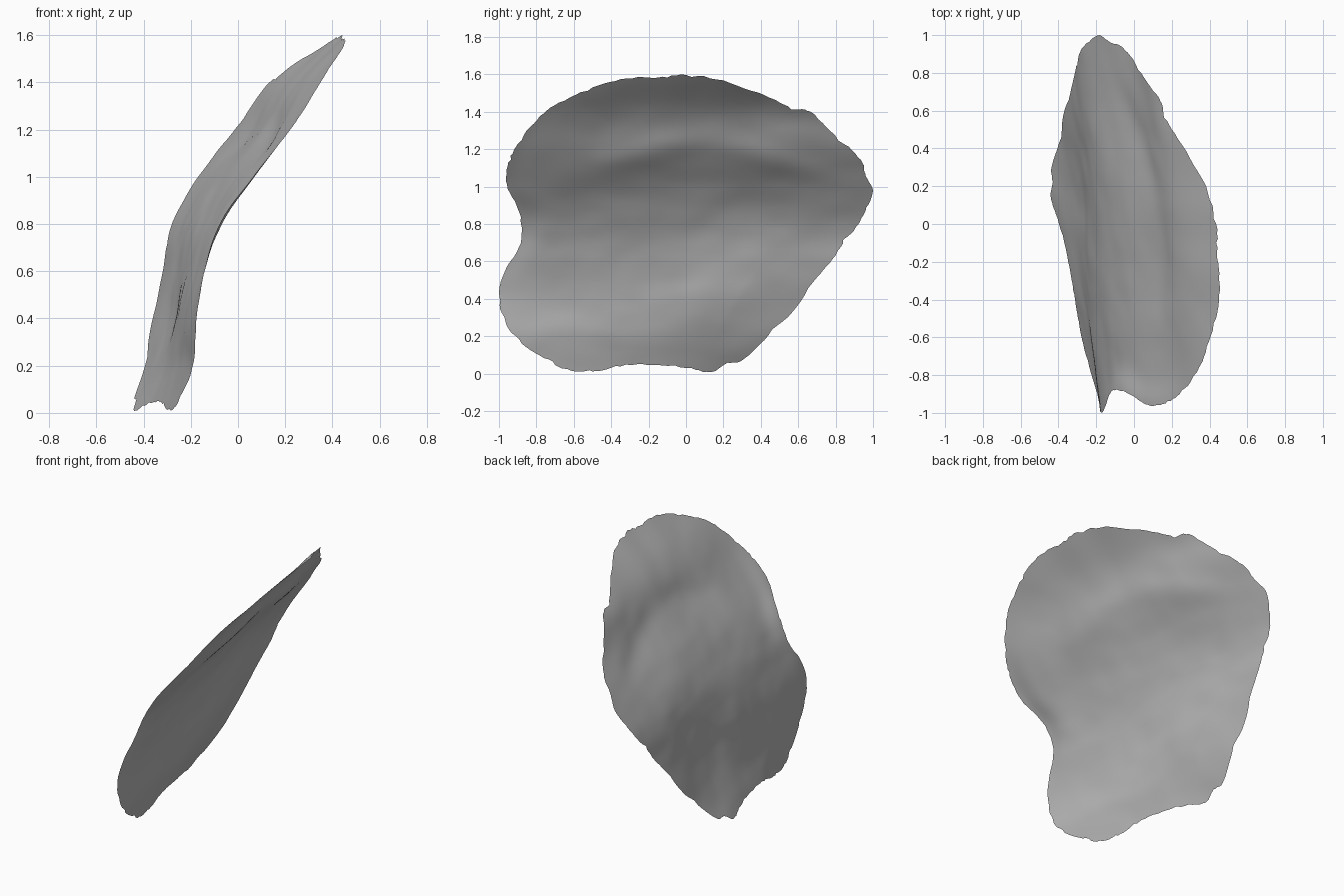
import bpy
import bmesh
import math
from mathutils import Vector, noise

# Remove the default cube
default_cube = bpy.data.objects.get("Cube")
if default_cube:
    bpy.data.objects.remove(default_cube, do_unlink=True)

# Side outline of the sheet as (y, z), clockwise from the crest
OUTLINE = [
    (0, 1.6), (.2, 1.57), (.42, 1.49), (.57, 1.42), (.67, 1.4), (.8, 1.27),
    (.93, 1.16), (.96, 1.07), (1, .98), (.96, .87), (.91, .78), (.85, .71),
    (.8, .63), (.7, .51), (.57, .33), (.42, .18), (.3, .07), (.21, .05),
    (.13, .005), (0, .03), (-.2, .045), (-.38, .03), (-.5, .01), (-.64, .02),
    (-.76, .08), (-.9, .18), (-.98, .3), (-1, .43), (-.97, .55), (-.9, .66),
    (-.88, .76), (-.9, .88), (-.96, 1.01), (-.95, 1.13), (-.9, 1.23),
    (-.8, 1.36), (-.68, 1.45), (-.5, 1.53), (-.32, 1.58), (-.15, 1.585),
]

# Lean of the sheet every STEP of height: front y, front x, back y, back x
STEP = .2
LEAN = [
    (-.65, -.27, .2, -.46), (-.92, -.19, .45, -.4), (-1, -.175, .62, -.36),
    (-.95, -.13, .78, -.32), (-.89, -.05, .89, -.275), (-.95, .09, 1, -.17),
    (-.92, .23, .88, -.01), (-.75, .35, .67, .13), (-.4, .48, .4, .39),
]

# Soft swellings: y, z, length, width, slope, height
SWELLINGS = [
    (-.25, 1.17, .3, .08, .25, .016), (.5, 1.14, .3, .08, -.2, .018),
    (.22, .4, .3, .17, 0, .03), (-.1, .97, .5, .1, .1, -.01),
    (.4, .9, .3, .1, 0, -.008),
]

CENTRE = Vector((0, .8))
DIVISIONS = 6
RINGS = 48


def catmull(a, b, c, d, t):
    """Smooth interpolation between b and c."""
    return b + (c - a + (a * 2 - b * 5 + c * 4 - d + (b * 3 - a - c * 3 + d) * t) * t) * (t / 2)


def smooth_outline():
    """Rounded closed outline with a finely chipped rim."""
    points = [Vector(p) for p in OUTLINE]
    count = len(points)
    rim = []
    for i in range(count):
        a, b, c, d = (points[(i + k) % count] for k in (-1, 0, 1, 2))
        for step in range(DIVISIONS):
            p = catmull(a, b, c, d, step / DIVISIONS)
            coarse = noise.noise(Vector((p.x * 16, p.y * 16, 0)))
            fine = noise.noise(Vector((p.x * 38, p.y * 38, 4)))
            outward = (p - CENTRE).normalized()
            rim.append(p - outward * (max(0, coarse) * .014 + max(0, fine) * .016))
    return rim


# Lean rows continued past both ends so that the curve stays smooth
rows = [Vector(row) for row in LEAN]
rows = [rows[0] * 2 - rows[1]] + rows + [rows[-1] * 2 - rows[-2]]


def sheet_x(y, z):
    """Depth of the curved sheet at a side position."""
    i = min(max(int(z / STEP), 0), len(LEAN) - 2)
    front_y, front_x, back_y, back_x = catmull(*rows[i:i + 4], z / STEP - i)
    t = (y - front_y) / (back_y - front_y)
    x = front_x + (back_x - front_x) * (t + .12 * t * (t - 1))
    # Slight curl at the front rim
    x -= .03 * math.exp(-((y - front_y) / .1) ** 2 - ((z - .88) / .3) ** 2)
    # Swellings fade out toward the rim
    fade = min(1, max(0, 6 * t * (1 - t)))
    for cy, cz, length, width, slope, height in SWELLINGS:
        along = (y - cy) / length
        across = (z - cz - slope * (y - cy)) / width
        x += fade * height * math.exp(-along * along - across * across)
    # Gentle irregular ripples
    x += .007 * noise.noise(Vector((y * 3, z * 4, 2)))
    x += .003 * noise.noise(Vector((y * 6, z * 9, 5)))
    return x


def build_sheet():
    """Concentric rings of faces from the middle out to the rim."""
    bm = bmesh.new()
    rim = smooth_outline()
    middle = bm.verts.new((sheet_x(*CENTRE), *CENTRE))
    previous = None
    for ring in range(1, RINGS + 1):
        current = []
        for p in rim:
            q = CENTRE.lerp(p, ring / RINGS)
            current.append(bm.verts.new((sheet_x(q.x, q.y), q.x, q.y)))
        for i, vert in enumerate(current):
            j = (i + 1) % len(current)
            if previous is None:
                bm.faces.new((middle, vert, current[j]))
            else:
                bm.faces.new((previous[j], previous[i], vert, current[j]))
        previous = current
    bmesh.ops.recalc_face_normals(bm, faces=bm.faces)
    # Outer side faces +x
    if sum(f.normal.x for f in bm.faces) < 0:
        bmesh.ops.reverse_faces(bm, faces=bm.faces)
    for face in bm.faces:
        face.smooth = True
    mesh = bpy.data.meshes.new("curved_sheet")
    bm.to_mesh(mesh)
    bm.free()
    obj = bpy.data.objects.new("curved_sheet", mesh)
    bpy.context.collection.objects.link(obj)
    return obj


# Plain grey material
GREY = (.48, .48, .48, 1)
material = bpy.data.materials.new("stone_grey")
material.use_nodes = True
material.diffuse_color = GREY
shader = next(n for n in material.node_tree.nodes if n.type == "BSDF_PRINCIPLED")
shader.inputs["Base Color"].default_value = GREY

sheet = build_sheet()
sheet.data.materials.append(material)
